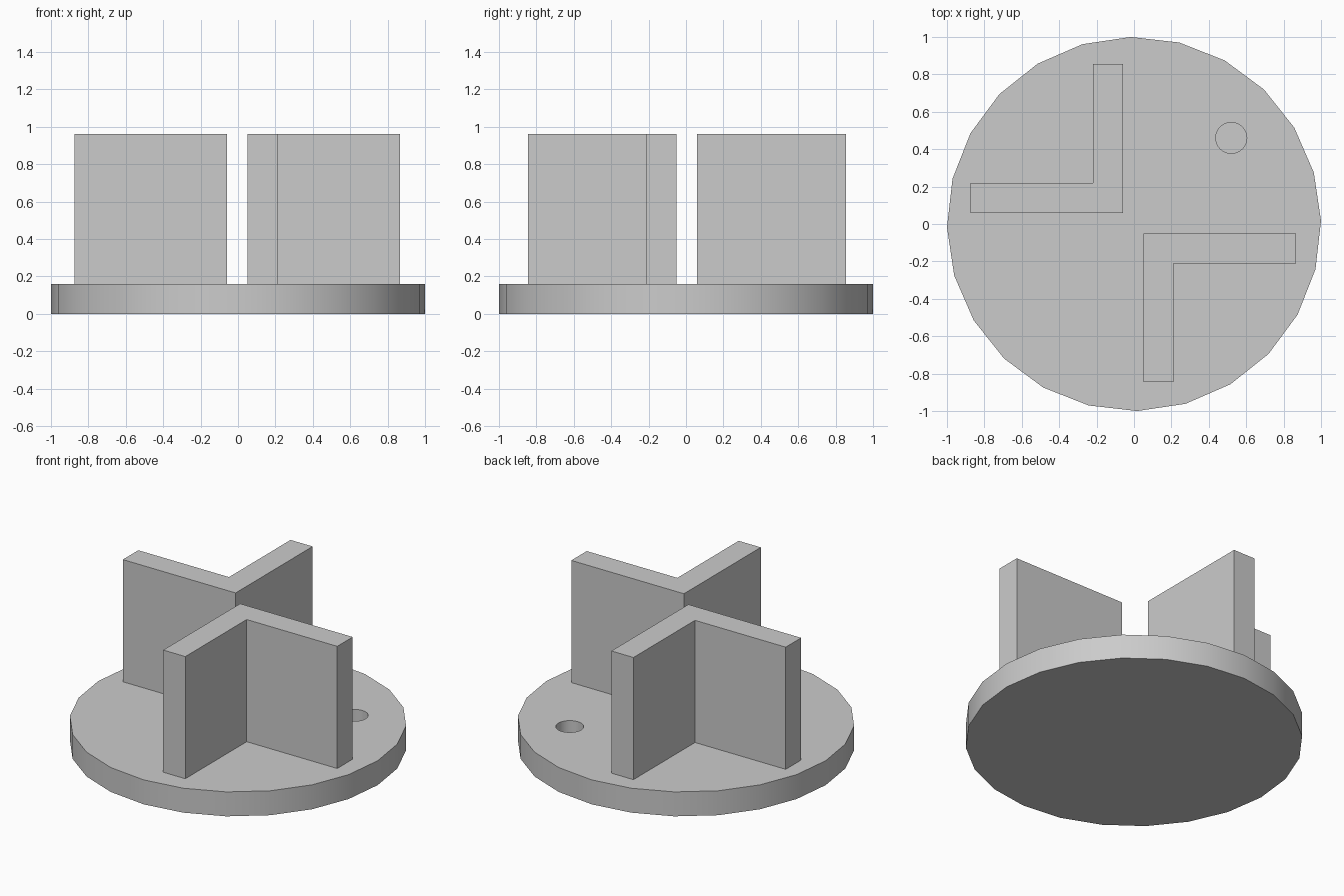
import bpy, bmesh
from math import radians

if "Cube" in bpy.data.objects:
    bpy.data.objects.remove(bpy.data.objects["Cube"], do_unlink=True)

BASE_TOP, WALL_TOP = 0.16, 0.96
THICK = 0.16

grey = bpy.data.materials.new("light grey")
grey.use_nodes = True
grey.diffuse_color = (0.6, 0.6, 0.6, 1)
grey.node_tree.nodes["Principled BSDF"].inputs["Base Color"].default_value = (0.6, 0.6, 0.6, 1)


def cylinder(name, sides, radius, x, y, bottom, top, turn=0):
    bpy.ops.mesh.primitive_cylinder_add(
        vertices=sides, radius=radius, depth=top - bottom,
        location=(x, y, (bottom + top) / 2), rotation=(0, 0, radians(turn)))
    ob = bpy.context.object
    ob.name = name
    ob.data.materials.append(grey)
    return ob


def corner_wall(name, x, y, end_x, end_y):
    """L-shaped wall: inner corner at x, y with arms reaching end_x and end_y."""
    sx = 1 if end_x > x else -1
    sy = 1 if end_y > y else -1
    tx, ty = x + sx * THICK, y + sy * THICK
    outline = [(x, y), (end_x, y), (end_x, ty), (tx, ty), (tx, end_y), (x, end_y)]
    bm = bmesh.new()
    face = bm.faces.new([bm.verts.new((px, py, BASE_TOP)) for px, py in outline])
    up = bmesh.ops.extrude_face_region(bm, geom=[face], use_keep_orig=True)
    verts = [g for g in up["geom"] if isinstance(g, bmesh.types.BMVert)]
    bmesh.ops.translate(bm, verts=verts, vec=(0, 0, WALL_TOP - BASE_TOP))
    bmesh.ops.recalc_face_normals(bm, faces=bm.faces)
    mesh = bpy.data.meshes.new(name)
    bm.to_mesh(mesh)
    bm.free()
    mesh.materials.append(grey)
    ob = bpy.data.objects.new(name, mesh)
    bpy.context.collection.objects.link(ob)


# Round base with a blind hole
base = cylinder("round_base", 24, 1.0, 0, 0, 0, BASE_TOP, turn=1)
cutter = cylinder("hole_cutter", 32, 0.083, 0.52, 0.46, 0.08, 0.3)
cutter.hide_render = True
cut = base.modifiers.new("hole", "BOOLEAN")
cut.operation = "DIFFERENCE"
cut.solver = "EXACT"
cut.object = cutter
bpy.ops.object.select_all(action="DESELECT")
base.select_set(True)
bpy.context.view_layer.objects.active = base
bpy.ops.object.modifier_apply(modifier=cut.name)
bpy.data.objects.remove(cutter, do_unlink=True)
bpy.ops.object.shade_smooth_by_angle(angle=radians(30))

# Two corner walls, back to back
corner_wall("front_left_wall", 0.05, -0.05, 0.866, -0.845)
corner_wall("back_right_wall", -0.058, 0.058, -0.875, 0.855)
